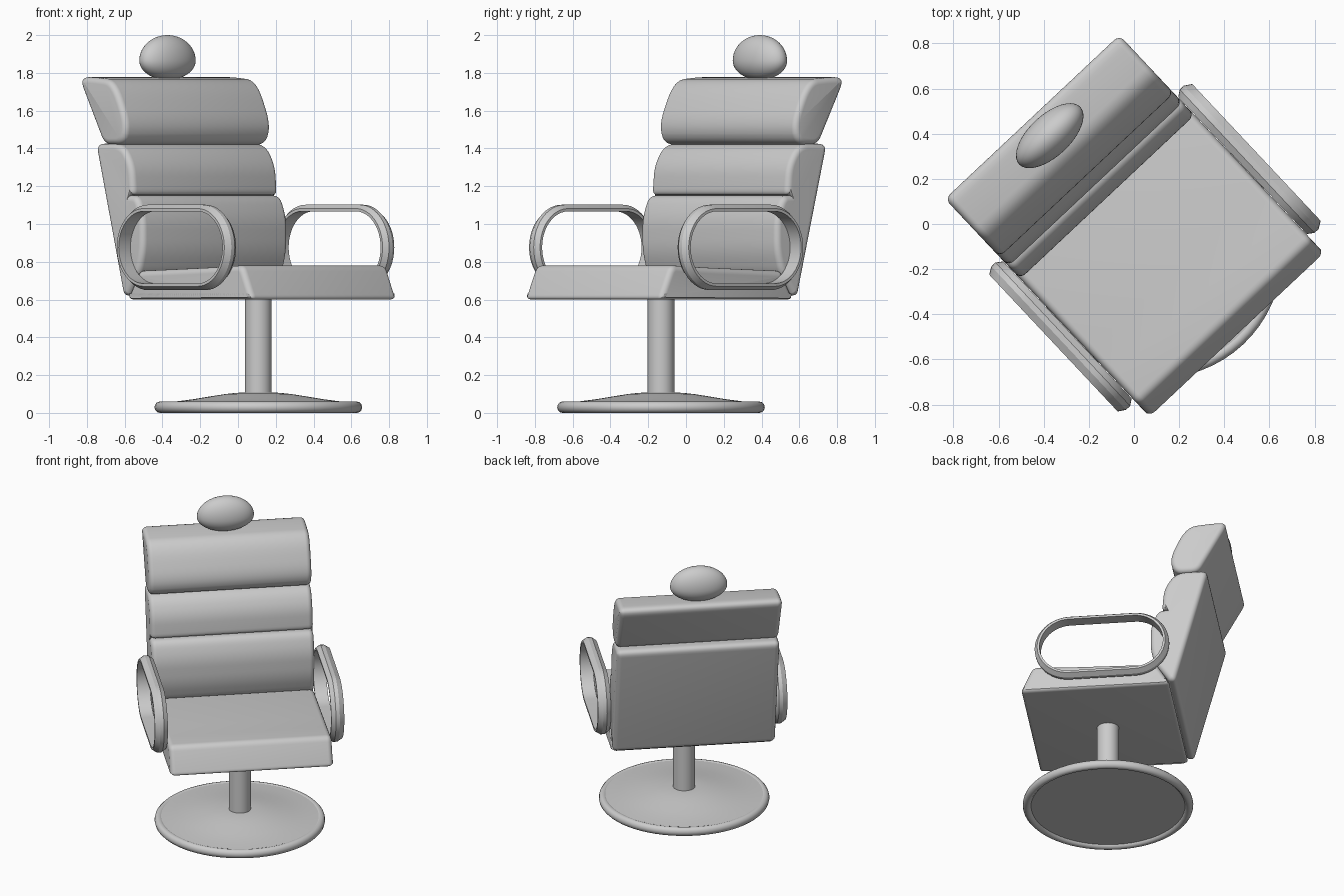
import bpy, bmesh
from math import sin, cos, pi, radians
from mathutils import Vector, Matrix

if "Cube" in bpy.data.objects:
    bpy.data.objects.remove(bpy.data.objects["Cube"])

# Chair is swivelled on its pedestal: local x = width, local y = towards the back
PLACE = Matrix.Translation((0.1075, -0.1325, 0)) @ Matrix.Rotation(radians(43.2), 4, 'Z')
UPPER = PLACE @ Matrix.Translation((0.008, 0, 0))


def finish(name, bm, matrix, angle=35):
    bm.transform(matrix)
    bmesh.ops.recalc_face_normals(bm, faces=bm.faces)
    mesh = bpy.data.meshes.new(name)
    bm.to_mesh(mesh)
    bm.free()
    ob = bpy.data.objects.new(name, mesh)
    bpy.context.collection.objects.link(ob)
    bpy.ops.object.select_all(action='DESELECT')
    ob.select_set(True)
    bpy.context.view_layer.objects.active = ob
    bpy.ops.object.shade_smooth_by_angle(angle=radians(angle))
    return ob


def rounded(points, steps=6):
    """Closed profile from (y, z, radius): every corner becomes a small curve."""
    out, n = [], len(points)
    for i, (y, z, r) in enumerate(points):
        p = Vector((y, z))
        a, c = Vector(points[i - 1][:2]), Vector(points[(i + 1) % n][:2])
        if r == 0:
            out.append(p)
            continue
        s = p + (a - p).normalized() * min(r, (a - p).length * 0.48)
        e = p + (c - p).normalized() * min(r, (c - p).length * 0.48)
        for k in range(steps + 1):
            t = k / steps
            out.append(s * (1 - t) ** 2 + p * 2 * t * (1 - t) + e * t * t)
    return out


def inset(pts, d):
    """Move a counter-clockwise profile inwards by d."""
    out = []
    for i, p in enumerate(pts):
        t = (pts[(i + 1) % len(pts)] - pts[i - 1]).normalized()
        out.append(p + Vector((-t.y, t.x)) * d)
    return out


def bridge(bm, rings, closed=False):
    n = len(rings[0])
    for i in range(len(rings) if closed else len(rings) - 1):
        a, b = rings[i], rings[(i + 1) % len(rings)]
        for j in range(n):
            k = (j + 1) % n
            bm.faces.new((a[j], a[k], b[k], b[j]))


def cushion(name, points, half=0.53, r=0.032):
    """Side profile extruded across the width with softened ends."""
    pts = rounded(points)
    if sum(p.x * q.y - q.x * p.y for p, q in zip(pts, pts[1:] + pts[:1])) < 0:
        pts.reverse()
    bm = bmesh.new()
    arc = [k * pi / 2 / 5 for k in range(6)]
    ends = [(half - r + r * cos(a), r * (1 - sin(a))) for a in arc]
    stations = [(-x, d) for x, d in ends] + [(x, d) for x, d in reversed(ends)]
    rings = [[bm.verts.new((x, p.x, p.y)) for p in inset(pts, d)] for x, d in stations]
    bridge(bm, rings)
    bm.faces.new(rings[0])
    bm.faces.new(rings[-1])
    return finish(name, bm, UPPER)


def lathe(name, profile, segments=64):
    bm = bmesh.new()
    rings = [[bm.verts.new((r * cos(2 * pi * k / segments), r * sin(2 * pi * k / segments), z))
              for k in range(segments)] for r, z in profile]
    bridge(bm, rings)
    bm.faces.new(rings[0])
    bm.faces.new(rings[-1])
    return finish(name, bm, PLACE)


# Seat block with sloping front
cushion("seat", [(-0.508, 0.60, 0.03), (0.468, 0.60, 0.03), (0.375, 0.752, 0.02),
                 (-0.18, 0.77, 0.08), (-0.425, 0.782, 0.035)])

# Backrest: flat rear, lumbar and middle pads divided by a groove
cushion("backrest", [(0.46, 0.625, 0.01), (0.50, 0.62, 0.03), (0.715, 1.425, 0.05),
                     (0.50, 1.425, 0.07), (0.425, 1.31, 0.06), (0.412, 1.155, 0.035),
                     (0.455, 1.152, 0), (0.385, 1.148, 0.05), (0.338, 1.03, 0.06),
                     (0.338, 0.86, 0.06), (0.37, 0.752, 0.03)])

# Thick rounded pad at the top of the backrest
cushion("head_pad", [(0.65, 1.42, 0.05), (0.495, 1.42, 0.06), (0.46, 1.53, 0.09),
                     (0.565, 1.76, 0.12), (0.70, 1.775, 0.06), (0.85, 1.78, 0.08)])

# Egg-shaped headrest
bm = bmesh.new()
bmesh.ops.create_uvsphere(bm, u_segments=40, v_segments=24, radius=1)
for v in bm.verts:
    v.co = Vector((v.co.x * 0.186, v.co.y * 0.092 + 0.711,
                   1.865 + v.co.z * (0.135 if v.co.z > 0 else 0.102)))
finish("headrest", bm, UPPER, 60)

# Looped armrests with a ridged band, mirrored left and right
SECTION = [(0.532, -0.035), (0.532, -0.02), (0.56, 0), (0.585, 0),
           (0.617, -0.02), (0.617, -0.035)]
for side, label in ((-1, "left"), (1, "right")):
    bm = bmesh.new()
    rings = []
    for end, start in ((1, -pi / 2), (-1, pi / 2)):
        for k in range(25):
            a = start + pi * k / 24
            rings.append([bm.verts.new((side * u, 0.03 + end * 0.21 + (0.226 + d) * cos(a),
                                        0.876 + (0.226 + d) * sin(a))) for u, d in SECTION])
    bridge(bm, rings, closed=True)
    finish(label + "_armrest", bm, UPPER, 25)

# Pedestal post, dished base plate and round rim
lathe("post", [(0.071, 0.09), (0.071, 0.61)], 40)
lathe("base_plate", [(0.53, 0.02), (0.53, 0.055), (0.44, 0.06), (0.34, 0.073), (0.25, 0.088),
                     (0.18, 0.099), (0.12, 0.106), (0.07, 0.108)])
bm = bmesh.new()
rim = [[bm.verts.new(((0.522 + 0.028 * cos(b)) * cos(a), (0.522 + 0.028 * cos(b)) * sin(a),
                      0.03 + 0.03 * sin(b))) for b in (2 * pi * j / 12 for j in range(12))]
       for a in (2 * pi * k / 64 for k in range(64))]
bridge(bm, rim, closed=True)
finish("base_rim", bm, PLACE, 60)
